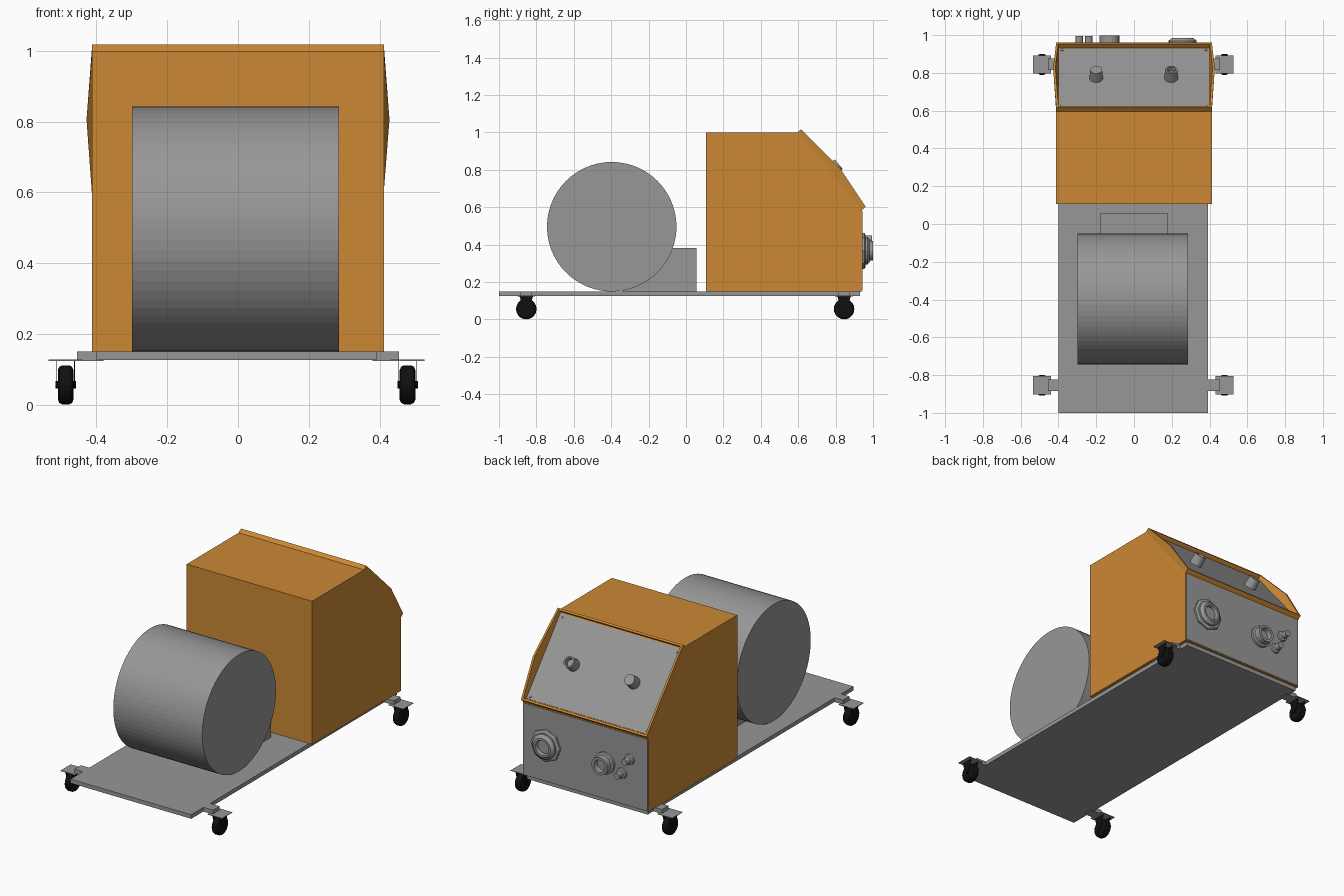
import bpy, bmesh, math
from mathutils import Vector

if "Cube" in bpy.data.objects:
    bpy.data.objects.remove(bpy.data.objects["Cube"])


def material(name, rgb):
    m = bpy.data.materials.new(name)
    m.diffuse_color = (*rgb, 1)
    m.use_nodes = True
    m.node_tree.nodes["Principled BSDF"].inputs["Base Color"].default_value = m.diffuse_color
    return m


ORANGE = material("cabinet orange", (0.60, 0.25, 0.035))
GREY = material("metal grey", (0.31, 0.31, 0.31))
BLACK = material("rubber black", (0.005, 0.005, 0.005))


def finish(name, bm, mat):
    bmesh.ops.recalc_face_normals(bm, faces=bm.faces)
    me = bpy.data.meshes.new(name)
    bm.to_mesh(me)
    bm.free()
    me.materials.append(mat)
    ob = bpy.data.objects.new(name, me)
    bpy.context.collection.objects.link(ob)
    return ob


def prism(name, bottom, top, mat):
    """Solid between two matching outlines."""
    bm = bmesh.new()
    a = [bm.verts.new(p) for p in bottom]
    b = [bm.verts.new(p) for p in top]
    n = len(a)
    bm.faces.new(a[::-1])
    bm.faces.new(b)
    for i in range(n):
        j = (i + 1) % n
        bm.faces.new((a[i], a[j], b[j], b[i]))
    return finish(name, bm, mat)


def box(name, x0, x1, y0, y1, z0, z1, mat):
    ring = [(x0, y0), (x1, y0), (x1, y1), (x0, y1)]
    return prism(name, [(x, y, z0) for x, y in ring], [(x, y, z1) for x, y in ring], mat)


def lathe(name, profile, origin, axis, mat, sides=24):
    """Turned part: profile of (radius, height) along an axis, ends capped."""
    bm = bmesh.new()
    rot = Vector(axis).to_track_quat('Z', 'Y')
    rings = []
    for r, h in profile:
        rings.append([bm.verts.new(Vector(origin) + rot @ Vector(
            (r * math.cos(2 * math.pi * i / sides), r * math.sin(2 * math.pi * i / sides), h)))
            for i in range(sides)])
    for a, b in zip(rings, rings[1:]):
        for i in range(sides):
            j = (i + 1) % sides
            bm.faces.new((a[i], a[j], b[j], b[i]))
    bm.faces.new(rings[0][::-1])
    bm.faces.new(rings[-1])
    return finish(name, bm, mat)


# Base platform
box("platform", -0.4, 0.393, -1.0, 0.93, 0.126, 0.15, GREY)

# Casters: bracket, mounting plate, fork and wheel at each corner
for sx in (-1, 1):
    for cy in (-0.854, 0.845):
        cx = sx * 0.483 - 0.004
        xs = sorted((sx * 0.38, sx * 0.455))
        box("caster_bracket", *xs, cy - 0.03, cy + 0.03, 0.124, 0.15, GREY)
        box("caster_plate", cx - 0.048, cx + 0.048, cy - 0.048, cy + 0.048, 0.124, 0.127, GREY)
        lathe("caster_wheel", [(0.042, -0.022), (0.051, -0.018), (0.055, -0.01),
                               (0.055, 0.01), (0.051, 0.018), (0.042, 0.022)],
              (cx, cy, 0.056), (1, 0, 0), BLACK, 20)
        lathe("caster_axle", [(0.011, -0.029), (0.011, 0.029)], (cx, cy, 0.056), (1, 0, 0), BLACK, 10)
        side = [(cy - 0.014, 0.046), (cy + 0.014, 0.046), (cy + 0.036, 0.125), (cy - 0.036, 0.125)]
        for fx in (cx - 0.026, cx + 0.024):
            prism("caster_fork", [(fx, y, z) for y, z in side], [(fx + 0.002, y, z) for y, z in side], BLACK)

# Drum with the block behind it
lathe("drum", [(0.346, -0.299), (0.346, 0.285)], (0, -0.397, 0.496), (1, 0, 0), GREY, 72)
box("drum_support", -0.18, 0.179, -0.34, 0.056, 0.15, 0.383, GREY)

# Cabinet body
W = 0.412
outline = [(0.107, 0.15), (0.94, 0.15), (0.94, 0.585), (0.595, 1.0), (0.107, 1.0)]
prism("cabinet", [(-W, y, z) for y, z in outline], [(W, y, z) for y, z in outline], ORANGE)
box("rear_panel", -0.407, 0.407, 0.939, 0.943, 0.156, 0.578, GREY)

# Sloped control face: s runs down the slope, h stands off it
TOP = Vector((0, 0.595, 1.0))
DOWN = Vector((0, 0.345, -0.415))
L = DOWN.length
DOWN.normalize()
OUT = Vector((0, -DOWN.z, DOWN.y))


def slope(x, s, h):
    return TOP + DOWN * s + OUT * h + Vector((x, 0, 0))


def slope_box(name, x0, x1, s0, s1, h0, h1, mat):
    ring = [(x0, s0), (x1, s0), (x1, s1), (x0, s1)]
    return prism(name, [slope(x, s, h0) for x, s in ring], [slope(x, s, h1) for x, s in ring], mat)


slope_box("control_panel", -0.398, 0.398, 0.02, L - 0.02, -0.004, 0.004, GREY)
slope_box("upper_lip", -W, W, 0, 0.012, -0.004, 0.027, ORANGE)
slope_box("lower_lip", -W, W, L - 0.012, L, -0.004, 0.027, ORANGE)

# Flared side guards, tallest in the middle
for sx in (-1, 1):
    edge = [(W, 0, 0), (W, L, 0), (W, L, 0.027), (W + 0.016, L * 0.55, 0.053), (W, 0, 0.027)]
    prism("side_guard", [slope(sx * x, s, h) for x, s, h in edge],
          [slope(sx * (x - 0.012), s, h) for x, s, h in edge], ORANGE)

# Control knobs, the second one hollow
lathe("solid_knob", [(0.036, 0), (0.031, 0.062)], slope(-0.2, 0.272, 0), OUT, GREY)
lathe("hollow_knob", [(0.036, 0), (0.033, 0.062), (0.024, 0.062), (0.022, 0.035)],
      slope(0.197, 0.272, 0), OUT, GREY)

# Corner screws
for x in (-0.38, 0.38):
    for s in (0.04, L - 0.035):
        lathe("panel_screw", [(0.008, 0), (0.008, 0.008)], slope(x, s, 0), OUT, GREY, 10)

# Rear connectors
BACK = (0, 1, 0)
lathe("large_flange", [(0.096, 0), (0.096, 0.012), (0.085, 0.018)], (0.257, 0.942, 0.367), BACK, GREY, 8)
lathe("large_connector", [(0.074, 0.01), (0.074, 0.028), (0.056, 0.043), (0.044, 0.043), (0.040, 0.022)],
      (0.257, 0.942, 0.367), BACK, GREY)
lathe("medium_connector", [(0.064, 0), (0.064, 0.016), (0.052, 0.02), (0.052, 0.057),
                           (0.036, 0.057), (0.034, 0.025)],
      (-0.13, 0.942, 0.367), BACK, GREY)
for x, z in ((-0.29, 0.43), (-0.24, 0.335)):
    lathe("small_connector", [(0.032, 0), (0.03, 0.012), (0.019, 0.016), (0.019, 0.053)],
          (x, 0.942, z), BACK, GREY, 20)
